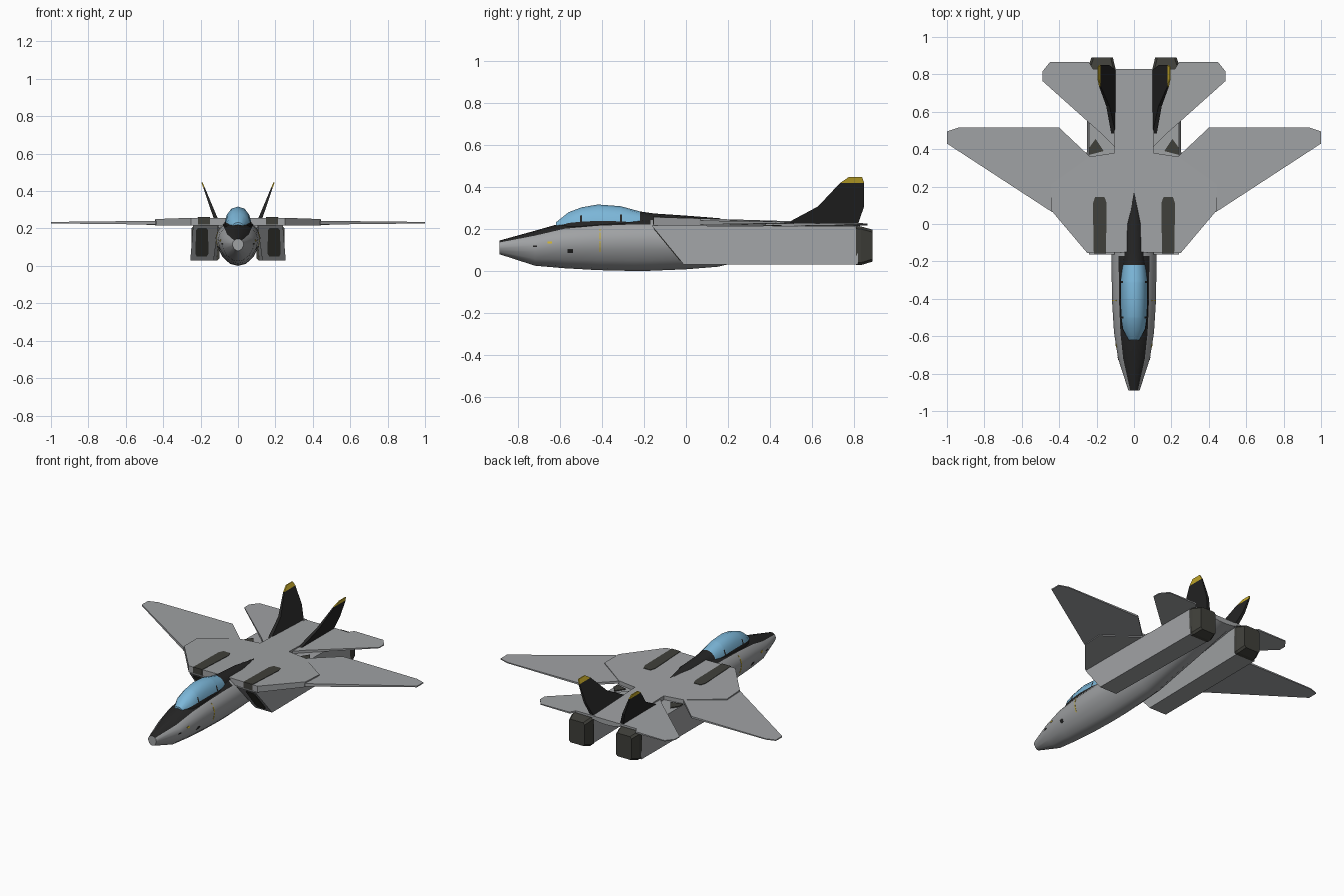
import bpy, bmesh, math

if "Cube" in bpy.data.objects:
    bpy.data.objects.remove(bpy.data.objects["Cube"])


def material(name, rgb):
    m = bpy.data.materials.new(name)
    m.diffuse_color = (*rgb, 1)
    m.use_nodes = True
    m.node_tree.nodes["Principled BSDF"].inputs["Base Color"].default_value = m.diffuse_color
    return m


GREY = material("hull_grey", (0.35, 0.36, 0.37))
BLACK = material("matte_black", (0.018, 0.018, 0.018))
OLIVE = material("dark_olive_grey", (0.05, 0.05, 0.042))
BLUE = material("canopy_blue", (0.20, 0.47, 0.69))
YELLOW = material("tip_yellow", (0.60, 0.43, 0.025))


def loft(name, rings, mats, rule=None, smooth=False):
    """Skin a row of equal-length closed rings and cap both ends."""
    bm = bmesh.new()
    vs = [[bm.verts.new(p) for p in r] for r in rings]
    n = len(rings[0])
    for i in range(len(vs) - 1):
        for j in range(n):
            k = (j + 1) % n
            f = bm.faces.new((vs[i][j], vs[i][k], vs[i + 1][k], vs[i + 1][j]))
            if rule:
                f.material_index = rule(i, j)
    bm.faces.new(vs[0])
    bm.faces.new(vs[-1])
    bmesh.ops.recalc_face_normals(bm, faces=bm.faces)
    me = bpy.data.meshes.new(name)
    bm.to_mesh(me)
    bm.free()
    ob = bpy.data.objects.new(name, me)
    bpy.context.collection.objects.link(ob)
    for m in mats:
        me.materials.append(m)
    if smooth:
        bpy.ops.object.select_all(action='DESELECT')
        ob.select_set(True)
        bpy.context.view_layer.objects.active = ob
        bpy.ops.object.shade_smooth_by_angle(angle=math.radians(40))
    return ob


def slab(name, pts, mat):
    """Flat part from (x, y, z_bottom, z_top) outline points."""
    return loft(name, [[(x, y, b) for x, y, b, t in pts],
                       [(x, y, t) for x, y, b, t in pts]], [mat])


def section(y, w, zb, zt, prof):
    """Symmetric ring at y from a half profile running bottom to top."""
    full = prof + [(-u, t) for u, t in reversed(prof) if u > 0]
    return [(u * w, y, zb + t * (zt - zb)) for u, t in full]


# Fuselage: black anti-glare top as far back as the canopy
HULL = [(0, 0), (.35, .04), (.7, .19), (.93, .4), (1, .58), (.9, .74), (.68, .86), (.36, .97), (0, 1)]
STATIONS = [(-.89, .03, .08, .145), (-.72, .085, .025, .192), (-.58, .107, .013, .232),
            (-.42, .117, .004, .25), (-.25, .12, 0, .258), (-.17, .12, .001, .257),
            (0, .115, .008, .25), (.15, .11, .02, .24), (.5, .1, .1, .235), (.83, .1, .195, .224)]
loft("fuselage", [section(*s, HULL) for s in STATIONS], [GREY, BLACK],
     lambda i, j: 1 if i < 5 and 6 <= j <= 9 else 0, True)

# Canopy with black sill and two side frames, then the black spine
DOME = [(1.08, 0), (1, .27), (.85, .6), (.5, .9), (0, 1)]
canopy = [(-.62, .03, .205, .232), (-.56, .058, .21, .28), (-.505, .066, .21, .301),
          (-.495, .066, .21, .304), (-.42, .07, .21, .317), (-.315, .07, .21, .309),
          (-.305, .07, .21, .307), (-.22, .062, .21, .284)]
loft("canopy", [section(*s, DOME) for s in canopy], [BLUE, BLACK],
     lambda i, j: 1 if j in (0, 7, 8) or (i in (2, 5) and j in (1, 6)) else 0, True)
spine = [(-.22, .062, .21, .284), (-.15, .056, .21, .274), (0, .055, .21, .264), (.165, .004, .22, .251)]
loft("spine", [section(*s, DOME) for s in spine], [BLACK], None, True)


def hull_x(y, z):
    """Half width of the fuselage at a given y and z."""
    a, b = next((a, b) for a, b in zip(STATIONS, STATIONS[1:]) if a[0] <= y <= b[0])
    f = (y - a[0]) / (b[0] - a[0])
    w, zb, zt = (a[k] + f * (b[k] - a[k]) for k in (1, 2, 3))
    t = (z - zb) / (zt - zb)
    p, q = next((p, q) for p, q in zip(HULL, HULL[1:]) if p[1] <= t <= q[1])
    return w * (p[0] + (t - p[1]) / (q[1] - p[1]) * (q[0] - p[0]))


def deck(y):
    """Height of the upper deck, sloping gently to the rear."""
    return .257 - .03 * (y + .15)


for s, side in ((1, "right"), (-1, "left")):
    # Small painted marks on the nose sides
    for name, y0, y1, z0, z1, mat in (("stripe", -.413, -.407, .09, .2, YELLOW),
                                      ("nose_mark", -.66, -.64, .13, .14, YELLOW),
                                      ("vent_mark", -.565, -.54, .085, .105, BLACK),
                                      ("small_vent_mark", -.73, -.71, .115, .122, BLACK)):
        rings = []
        for k in range(6):
            z = z0 + (z1 - z0) * k / 5
            rings.append([(s * (hull_x(y, z) + d), y, z)
                          for y, d in ((y0, -.003), (y0, .002), (y1, .002), (y1, -.003))])
        loft(f"{name}_{side}", rings, [mat])

    # Wing glove and rear deck
    glove = [(0, -.15), (.25, -.155), (.44, .07), (.445, .21), (.235, .36), (.105, .38), (0, .38)]
    slab(f"wing_glove_{side}", [(s * x, y, .216, deck(y)) for x, y in glove], GREY)
    rear = [(0, .37), (.105, .37), (.1, .83), (0, .83)]
    slab(f"rear_deck_{side}", [(s * x, y, .205, deck(y)) for x, y in rear], GREY)

    # Dark strips on the glove
    strip = [(.15, -.158), (.215, -.158), (.22, .11), (.208, .145), (.158, .145), (.146, .11)]
    slab(f"glove_strip_{side}", [(s * x, y, .222, deck(y) + .003) for x, y in strip], OLIVE)

    # Swept wing, thinning to the tip
    slab(f"wing_{side}", [(s * x, y, .231 - h, .231 + h) for x, y, h in (
        (.23, .1, .01), (.44, .065, .01), (1, .43, .004), (1, .495, .003),
        (.94, .515, .003), (.4, .515, .006), (.23, .355, .008))], GREY)

    # Tailplane
    slab(f"tailplane_{side}", [(s * x, y, .222 - h, .222 + h) for x, y, h in (
        (.09, .4, .008), (.16, .47, .008), (.49, .765, .003), (.49, .815, .003),
        (.45, .865, .003), (.24, .865, .005), (.22, .83, .006), (.09, .83, .007))], GREY)

    # Engine nacelle with raked intake
    top, bot = .217, .03
    loft(f"nacelle_{side}", [
        [(s * .105, -.164, top), (s * .24, -.164, top), (s * .255, -.01, bot), (s * .13, -.01, bot)],
        [(s * .1, .82, .212), (s * .24, .82, .212), (s * .25, .82, bot), (s * .115, .82, bot)]], [GREY])

    # Intake opening: dark plate on the raked face
    hole = [(.168, .05), (.22, .05), (.228, .065), (.224, .19), (.215, .202),
            (.168, .202), (.16, .19), (.158, .065)]
    rake = lambda z: -.164 + (top - z) / (top - bot) * .154
    loft(f"intake_{side}", [[(s * x, rake(z) + d, z) for x, z in hole] for d in (-.004, .003)], [OLIVE])

    # Dark panel on the nacelle behind the wing root
    slab(f"nacelle_panel_{side}", [(s * x, y, .21, .22) for x, y in (
        (.238, .37), (.238, .41), (.205, .455), (.162, .39))], OLIVE)

    # Exhaust nozzle
    def nozzle_ring(y, x0, x1, z0, z1, c=.012):
        return [(s * x, y, z) for x, z in ((x0 + c, z0), (x1 - c, z0), (x1, z0 + c), (x1, z1 - c),
                                           (x1 - c, z1), (x0 + c, z1), (x0, z1 - c), (x0, z0 + c))]
    loft(f"nozzle_{side}", [nozzle_ring(.81, .1, .248, .028, .214), nozzle_ring(.835, .1, .245, .028, .212),
                            nozzle_ring(.89, .113, .228, .045, .197)], [OLIVE])

    # Outward canted fin with yellow tip
    def fin(name, outline, mat):
        rings = []
        for e in (-1, 1):
            rings.append([(s * (.112 + (z - .235) * .38 + e * (.012 - (z - .225) * .04)), y, z)
                          for y, z in outline])
        loft(f"{name}_{side}", rings, [mat])
    fin("fin", [(.47, .222), (.63, .308), (.735, .42), (.85, .42), (.85, .31), (.82, .222)], BLACK)
    fin("fin_tip", [(.735, .42), (.775, .447), (.84, .447), (.85, .42)], YELLOW)
